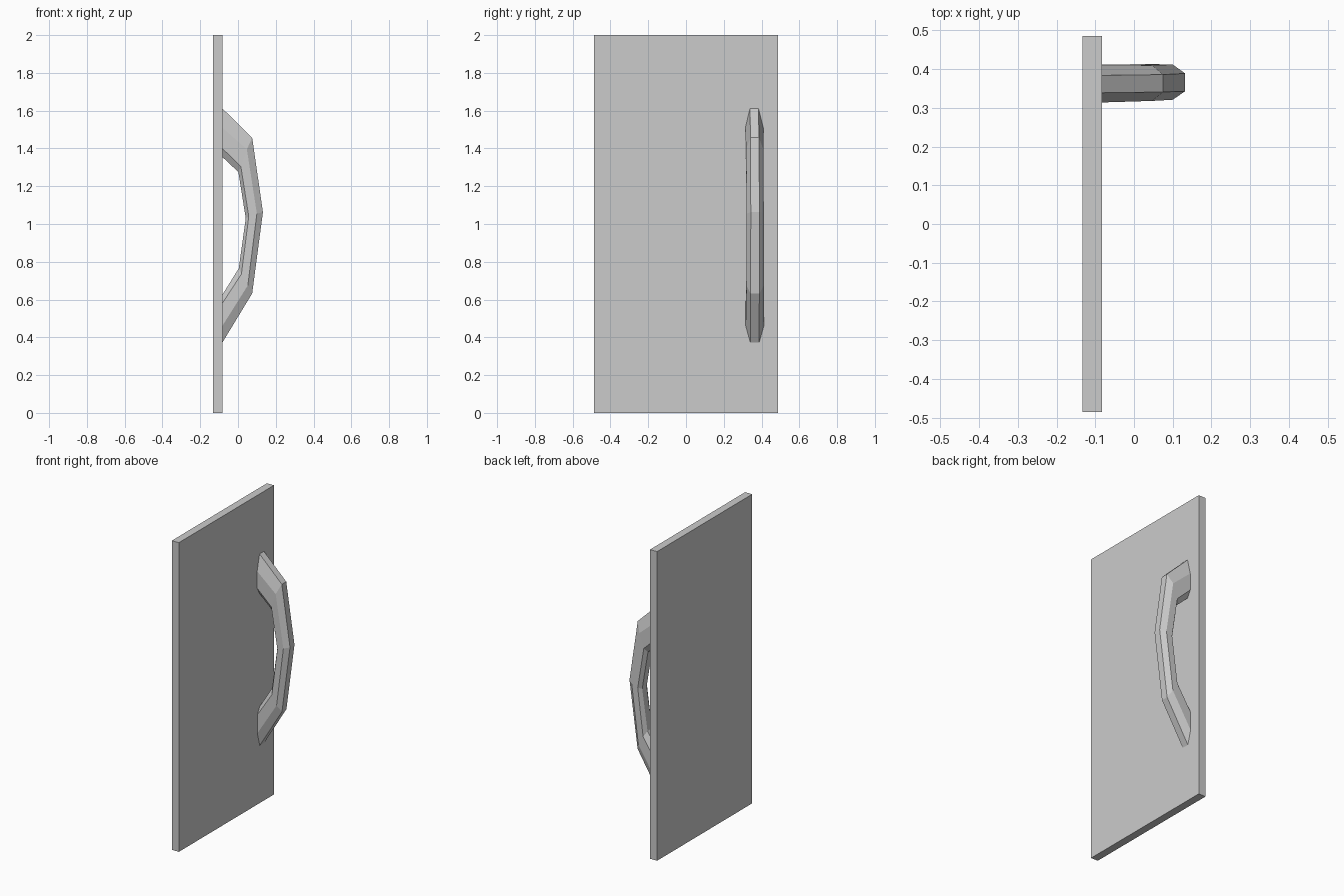
import bpy, bmesh

if "Cube" in bpy.data.objects:
    bpy.data.objects.remove(bpy.data.objects["Cube"])

# Flat door panel
bpy.ops.mesh.primitive_cube_add(size=1, location=(-0.108, 0, 1))
panel = bpy.context.object
panel.name = "door_panel"
panel.scale = (0.05, 0.972, 2)
bpy.ops.object.transform_apply(location=False, rotation=False, scale=True)

# Handle stations, top to bottom: (x, z) from outer to inner edge,
# then the y range of the wide sides and of the narrow faces
stations = [
    ([(-0.083, 1.612), (-0.083, 1.51), (-0.083, 1.40), (-0.083, 1.355)], (0.314, 0.409), (0.339, 0.384)),
    ([(0.075, 1.457), (0.047, 1.395), (0.015, 1.305), (0.002, 1.275)], (0.318, 0.410), (0.341, 0.386)),
    ([(0.132, 1.063), (0.100, 1.055), (0.057, 1.04), (0.041, 1.03)], (0.321, 0.412), (0.343, 0.389)),
    ([(0.075, 0.632), (0.052, 0.675), (0.018, 0.735), (0.004, 0.765)], (0.320, 0.413), (0.342, 0.388)),
    ([(-0.083, 0.372), (-0.083, 0.46), (-0.083, 0.58), (-0.083, 0.625)], (0.316, 0.412), (0.341, 0.387)),
]

# Octagonal handle skinned through the stations
bm = bmesh.new()
rings = []
for pts, wide, narrow in stations:
    spans = (narrow, wide, wide, narrow)
    left = [(x, s[0], z) for (x, z), s in zip(pts, spans)]
    right = [(x, s[1], z) for (x, z), s in zip(pts, spans)]
    rings.append([bm.verts.new(p) for p in left + right[::-1]])
for a, b in zip(rings, rings[1:]):
    for i in range(8):
        j = (i + 1) % 8
        bm.faces.new((a[i], a[j], b[j], b[i]))
bm.faces.new(rings[0])
bm.faces.new(rings[-1])
bmesh.ops.recalc_face_normals(bm, faces=bm.faces)
mesh = bpy.data.meshes.new("pull_handle")
bm.to_mesh(mesh)
bm.free()
bpy.context.collection.objects.link(bpy.data.objects.new("pull_handle", mesh))
